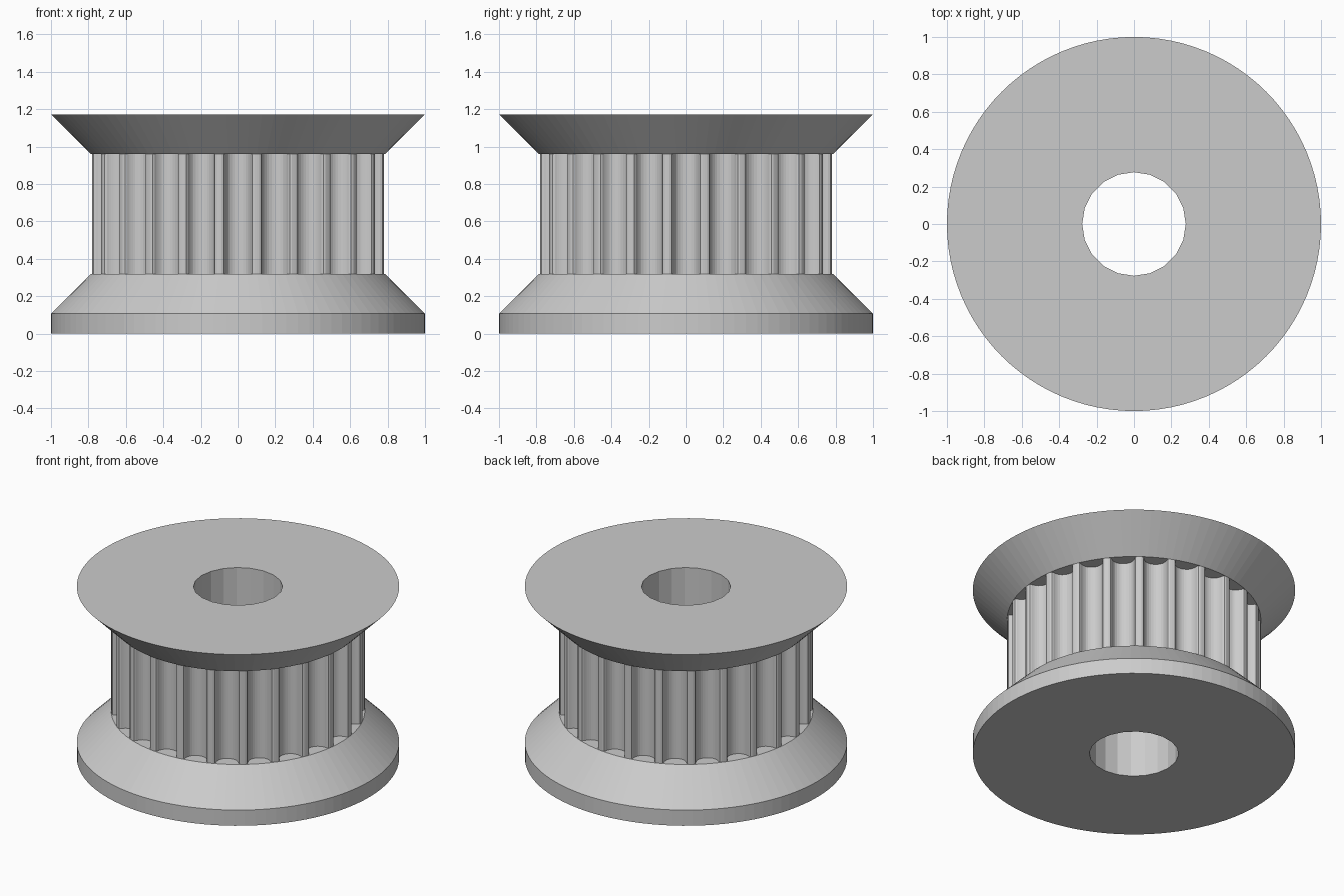
import bpy
import bmesh
from math import sin, cos, pi

if "Cube" in bpy.data.objects:
    bpy.data.objects.remove(bpy.data.objects["Cube"], do_unlink=True)

# Main dimensions
TEETH = 24
PITCH = 2 * pi / TEETH
CORE_R, FLANGE_R, BORE_R = 0.787, 1.0, 0.277
BORE_SIDES = 20
Z_RIM, Z_LOW, Z_HIGH, Z_TOP = 0.107, 0.32, 0.959, 1.172

# Half of the round belt groove: (half width, depth) from lip to floor
HALF_GROOVE = [(0.0783, 0.004), (0.0723, 0.0139), (0.0699, 0.0254),
               (0.0661, 0.0366), (0.061, 0.0473), (0.0546, 0.0575),
               (0.0433, 0.0679), (0.03, 0.0754), (0.0154, 0.0799)]
LIP = 0.0903


def polar(angle):
    return sin(angle), cos(angle)


# Tooth outline, drawn about the +y direction
left = [CORE_R * c for c in polar(-PITCH / 2)]
mid = [CORE_R * c for c in polar(-PITCH / 4)]
t = (-LIP - left[0]) / (mid[0] - left[0])
lip_y = left[1] + t * (mid[1] - left[1])
arc = [(-LIP, lip_y), tuple(mid), (0, CORE_R), (-mid[0], mid[1]), (LIP, lip_y)]
half = [(-w, lip_y - d) for w, d in HALF_GROOVE]
groove = half + [(0, lip_y - 0.0815)] + [(-x, y) for x, y in reversed(half)]


def around(points):
    """Repeat the points of one tooth all the way round."""
    loop = []
    for i in range(TEETH):
        c, s = cos(i * PITCH), sin(i * PITCH)
        loop += [(x * c + y * s, y * c - x * s) for x, y in points]
    return loop


bm = bmesh.new()


def ring(points, z, scale=1.0):
    return [bm.verts.new((x * scale, y * scale, z)) for x, y in points]


def wall(lower, upper):
    n = len(lower)
    for i in range(n):
        j = (i + 1) % n
        bm.faces.new((lower[i], lower[j], upper[j], upper[i]))


def cap(outer, inner):
    """Flat ring between two loops with different vertex counts."""
    n, m = len(outer), len(inner)
    for i in range(n):
        a, b = round(i * m / n) % m, round((i + 1) * m / n) % m
        corners = [outer[i], outer[(i + 1) % n], inner[b]]
        if a != b:
            corners.append(inner[a])
        bm.faces.new(corners)


# Flanges
round_loop = around([tuple(left)] + arc)
grow = FLANGE_R / CORE_R
bottom = ring(round_loop, 0, grow)
rim = ring(round_loop, Z_RIM, grow)
low = ring(round_loop, Z_LOW)
high = ring(round_loop, Z_HIGH)
top = ring(round_loop, Z_TOP, grow)
wall(bottom, rim)
wall(rim, low)
wall(high, top)

# Toothed core and the flange areas exposed inside each groove
cores = []
for edge, z in ((low, Z_LOW), (high, Z_HIGH)):
    floor = ring(around(groove), z)
    outline = []
    n = len(groove)
    for i in range(TEETH):
        outer = edge[i * 6:i * 6 + 6]
        inner = floor[i * n:i * n + n]
        outline += [outer[0], outer[1]] + inner + [outer[5]]
        bm.faces.new(outer[1:] + inner[::-1])
    cores.append(outline)
wall(*cores)

# Bore and end faces
bore_loop = [polar(2 * pi * i / BORE_SIDES) for i in range(BORE_SIDES)]
bore_low = ring(bore_loop, 0, BORE_R)
bore_high = ring(bore_loop, Z_TOP, BORE_R)
wall(bore_low, bore_high)
cap(bottom, bore_low)
cap(top, bore_high)

bmesh.ops.recalc_face_normals(bm, faces=bm.faces[:])
mesh = bpy.data.meshes.new("toothed_pulley")
bm.to_mesh(mesh)
bm.free()
pulley = bpy.data.objects.new("toothed_pulley", mesh)
bpy.context.collection.objects.link(pulley)

# Plain grey material
grey = bpy.data.materials.new("light_grey")
grey.use_nodes = True
color = (0.6, 0.6, 0.6, 1)
grey.diffuse_color = color
for node in grey.node_tree.nodes:
    if node.type == "BSDF_PRINCIPLED":
        node.inputs["Base Color"].default_value = color
mesh.materials.append(grey)
